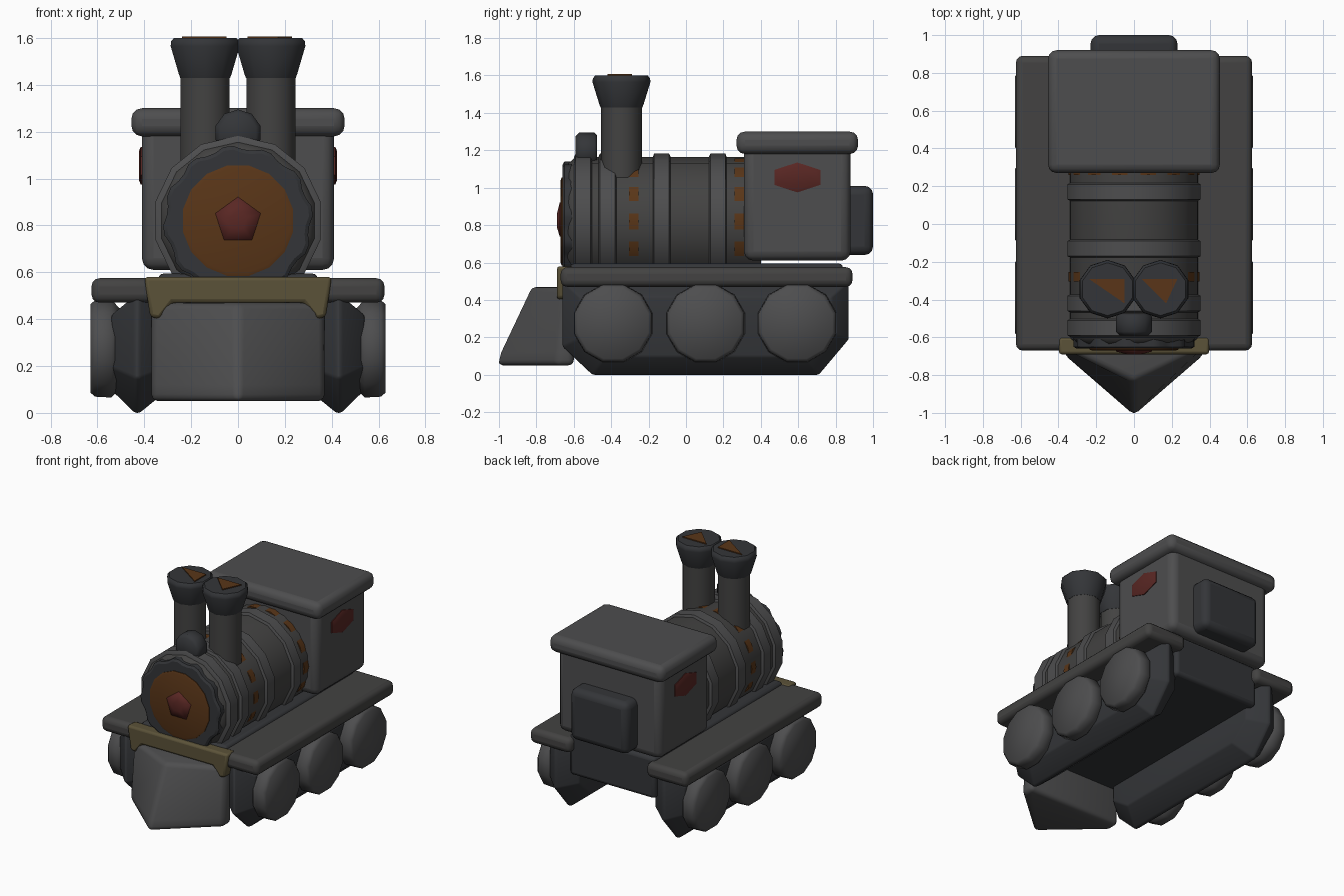
import bpy, bmesh, math
from mathutils import Vector

if "Cube" in bpy.data.objects:
    bpy.data.objects.remove(bpy.data.objects["Cube"])


def material(name, rgb):
    m = bpy.data.materials.new(name)
    m.diffuse_color = (*rgb, 1)
    m.use_nodes = True
    m.node_tree.nodes["Principled BSDF"].inputs["Base Color"].default_value = m.diffuse_color
    return m


IRON = material("iron", (0.075, 0.075, 0.077))
BOILER = material("boiler_iron", (0.056, 0.055, 0.054))
DARK = material("dark_iron", (0.034, 0.036, 0.040))
ORANGE = material("orange", (0.10, 0.036, 0.009))
RED = material("red", (0.10, 0.02, 0.017))
GOLD = material("gold", (0.105, 0.085, 0.04))


def finish(name, bm, mat=IRON, bevel=0, mirror=False, smooth=50, segments=3):
    bmesh.ops.recalc_face_normals(bm, faces=bm.faces)
    me = bpy.data.meshes.new(name)
    bm.to_mesh(me)
    bm.free()
    ob = bpy.data.objects.new(name, me)
    bpy.context.collection.objects.link(ob)
    me.materials.append(mat)
    if bevel:
        b = ob.modifiers.new("bevel", 'BEVEL')
        b.width, b.segments, b.limit_method = bevel, segments, 'ANGLE'
        b.angle_limit = math.radians(25)
    if mirror:
        ob.modifiers.new("mirror", 'MIRROR')
    bpy.ops.object.select_all(action='DESELECT')
    ob.select_set(True)
    bpy.context.view_layer.objects.active = ob
    bpy.ops.object.shade_smooth_by_angle(angle=math.radians(smooth))
    return ob


def box(name, lo, hi, **kw):
    bm = bmesh.new()
    bmesh.ops.create_cube(bm, size=1)
    lo, hi = Vector(lo), Vector(hi)
    for v in bm.verts:
        v.co = Vector([(lo[i] + hi[i]) / 2 + v.co[i] * (hi[i] - lo[i]) for i in range(3)])
    return finish(name, bm, **kw)


def loft(name, rings, **kw):
    bm = bmesh.new()
    vs = [[bm.verts.new(p) for p in r] for r in rings]
    n = len(vs[0])
    for a, b in zip(vs, vs[1:]):
        for i in range(n):
            bm.faces.new((a[i], a[(i + 1) % n], b[(i + 1) % n], b[i]))
    bm.faces.new(vs[0])
    bm.faces.new(vs[-1])
    return finish(name, bm, **kw)


def lathe(name, axis, centre, profile, n, turn=0.0, stretch=(1, 1), **kw):
    """profile = (position along axis, radius) pairs; axis 0, 1 or 2"""
    u, w = [i for i in range(3) if i != axis]
    rings = []
    for pos, r in profile:
        ring = []
        for i in range(n):
            a = 2 * math.pi * (i + turn) / n
            p = list(centre)
            p[axis] = pos
            p[u] += r * stretch[0] * math.cos(a)
            p[w] += r * stretch[1] * math.sin(a)
            ring.append(p)
        rings.append(ring)
    return loft(name, rings, **kw)


# Boiler with raised bands
BC = (0, 0, 0.82)
lathe("boiler", 1, BC, [(-0.64, 0.30), (-0.60, 0.335), (-0.55, 0.345), (0.40, 0.345)], 14, 0.5, mat=BOILER)
for i, y in enumerate((-0.55, -0.42, -0.13, 0.17)):
    lathe(f"boiler_band_{i}", 1, BC, [(y - 0.05, 0.34), (y - 0.04, 0.362), (y + 0.04, 0.362), (y + 0.05, 0.34)],
          14, 0.5)

# Glowing seams: polygon rings that break through the boiler facets
for i, y in enumerate((-0.28, 0.285)):
    lathe(f"glow_seam_{i}", 1, BC, [(y - 0.025, 0.346), (y + 0.025, 0.346)], 14, 0.0, mat=ORANGE)

# Boiler front: toothed rim, hatch and knob
rim = []
for y, s in ((-0.60, 1.0), (-0.65, 1.0), (-0.66, 0.95)):
    rim.append([(s * r * math.cos(a), y, 0.82 + s * r * math.sin(a))
                for a, r in ((2 * math.pi * (i + 0.5) / 48, 0.32 if i % 4 < 2 else 0.305) for i in range(48))])
loft("front_rim", rim, mat=DARK, smooth=30)
lathe("front_hatch", 1, BC, [(-0.64, 0.24), (-0.665, 0.24), (-0.67, 0.225)], 16, 0.5, mat=ORANGE)
lathe("front_knob", 1, BC, [(-0.65, 0.108), (-0.675, 0.10), (-0.69, 0.04)], 5, 0.25, mat=RED, smooth=70)

# Headlamp
lathe("headlamp", 1, (0, 0, 1.195), [(-0.59, 0.08), (-0.57, 0.10), (-0.49, 0.10), (-0.475, 0.085)], 10, 0.5,
      mat=DARK, smooth=60)

# Twin chimneys with flared tops and embers
lathe("chimney", 2, (0.14, -0.345, 0), [(1.05, 0.11), (1.45, 0.11)], 10, 0.5, mat=BOILER, mirror=True)
lathe("chimney_flare", 2, (0.14, -0.345, 0),
      [(1.43, 0.112), (1.445, 0.118), (1.565, 0.155), (1.585, 0.153), (1.60, 0.14)],
      10, 0.5, mat=DARK, mirror=True)
EMBER = [(0.04, -0.29), (0.23, -0.29), (0.23, -0.34), (0.17, -0.42)]
for side, pts in (("right", EMBER), ("left", [(-0.24, -0.29), (-0.05, -0.29), (-0.05, -0.42)])):
    pts = [p for p in pts if p != (0.23, -0.34)]
    loft(f"chimney_ember_{side}", [[(x, y, z) for x, y in pts] for z in (1.59, 1.607)], mat=ORANGE)

# Cab, roof, side windows, rear box
box("cab", (-0.41, 0.31, 0.61), (0.41, 0.88, 1.24), bevel=0.05)
box("cab_roof", (-0.455, 0.27, 1.18), (0.455, 0.92, 1.30), bevel=0.045)
lathe("cab_window", 0, (0, 0.595, 1.055), [(0.39, 1), (0.415, 1), (0.422, 0.8)], 6, 0.5, (0.142, 0.08),
      mat=RED, mirror=True)
box("rear_box", (-0.23, 0.83, 0.64), (0.23, 1.0, 1.01), bevel=0.045, mat=DARK)

# Chassis and running boards
box("chassis", (-0.34, -0.62, 0.30), (0.34, 0.84, 0.595), bevel=0.025, mat=DARK)
box("running_board", (0.30, -0.67, 0.47), (0.625, 0.89, 0.575), bevel=0.035, mat=BOILER, mirror=True)

# Tracks: side outline with a ridge along the tread
TRACK = [(-0.66, 0.15), (-0.50, 0.0), (0.71, 0.0), (0.87, 0.19), (0.87, 0.50), (-0.66, 0.50)]


def track_ring(x, s):
    return [(x, 0.10 + (y - 0.10) * (1 - s / 0.76), 0.27 + (z - 0.27) * (1 - s / 0.25)) for y, z in TRACK]


loft("track", [track_ring(0.30, 0.09), track_ring(0.42, 0), track_ring(0.44, 0), track_ring(0.54, 0.09)],
     bevel=0.015, mirror=True, segments=2, mat=DARK, smooth=60)

# Wheels
for i, y in enumerate((-0.39, 0.105, 0.595)):
    lathe(f"wheel_{i}", 0, (0, y, 0.275), [(0.50, 0.17), (0.54, 0.217), (0.61, 0.213), (0.63, 0.195)],
          12, 0.5, mirror=True, smooth=60)

# Front plough, rounded and smooth across its nose
loft("plough", [
    [(-0.37, -0.60, 0.05), (-0.37, -0.69, 0.05), (0, -1.02, 0.05), (0.37, -0.69, 0.05), (0.37, -0.60, 0.05)],
    [(-0.37, -0.60, 0.12), (-0.37, -0.69, 0.12), (0, -1.00, 0.12), (0.37, -0.69, 0.12), (0.37, -0.60, 0.12)],
    [(-0.37, -0.58, 0.47), (-0.37, -0.66, 0.47), (0, -0.83, 0.47), (0.37, -0.66, 0.47), (0.37, -0.58, 0.47)]],
    bevel=0.03, smooth=100)

# Gold buffer beam with drop ends
BEAM = [(-0.40, 0.58), (0.40, 0.58), (0.375, 0.41), (0.335, 0.40), (0.28, 0.47),
        (-0.28, 0.47), (-0.335, 0.40), (-0.375, 0.41)]
loft("buffer_beam", [[(x, y, z) for x, z in BEAM] for y in (-0.60, -0.69)], mat=GOLD, bevel=0.015, segments=2)
